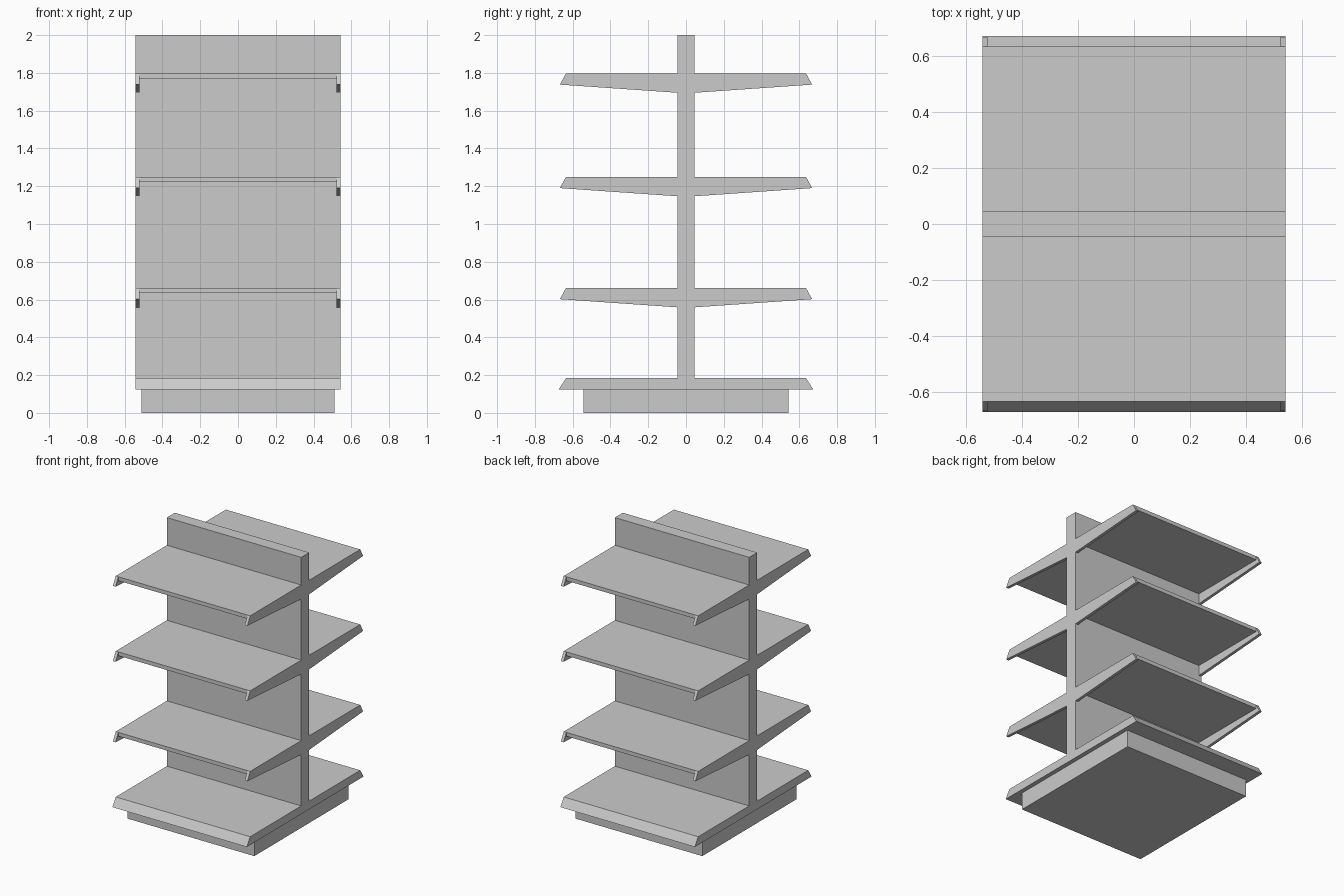
import bpy, bmesh

if "Cube" in bpy.data.objects:
    bpy.data.objects.remove(bpy.data.objects["Cube"])

W = 0.543          # half width of the unit
PANEL = 0.046      # half depth of the back panel
BRACKET = 0.021    # bracket thickness


def prism(name, profile, x0, x1):
    """Extrude a (y, z) profile along x from x0 to x1."""
    bm = bmesh.new()
    face = bm.faces.new([bm.verts.new((x0, y, z)) for y, z in profile])
    out = bmesh.ops.extrude_face_region(bm, geom=[face])
    verts = [g for g in out["geom"] if isinstance(g, bmesh.types.BMVert)]
    bmesh.ops.translate(bm, verts=verts, vec=(x1 - x0, 0, 0))
    bmesh.ops.recalc_face_normals(bm, faces=bm.faces)
    mesh = bpy.data.meshes.new(name)
    bm.to_mesh(mesh)
    bm.free()
    obj = bpy.data.objects.new(name, mesh)
    bpy.context.collection.objects.link(obj)
    return obj


def box_profile(y0, y1, z0, z1):
    return [(y0, z0), (y1, z0), (y1, z1), (y0, z1)]


# Plinth, bevelled base deck and central upright panel
prism("plinth", box_profile(-0.543, 0.543, 0, 0.125), -0.512, 0.512)
prism("base_deck", [(-0.673, 0.125), (0.673, 0.125), (0.635, 0.185), (-0.635, 0.185)], -W, W)
prism("back_panel", box_profile(-PANEL, PANEL, 0.185, 2.0), -W, W)

# Three shelf levels on both faces: thin plate between two tapered brackets
for level, top in enumerate((0.662, 1.25, 1.798), 1):
    for side, s in (("front", -1), ("back", 1)):
        tag = f"{side}_{level}"
        arm = [(s * PANEL, top), (s * 0.635, top),
               (s * 0.668, top - 0.06), (s * PANEL, top - 0.103)]
        prism(f"left_bracket_{tag}", arm, -W, -W + BRACKET)
        prism(f"right_bracket_{tag}", arm, W - BRACKET, W)
        prism(f"shelf_plate_{tag}",
              box_profile(s * PANEL, s * 0.635, top - 0.028, top),
              -W + BRACKET, W - BRACKET)
